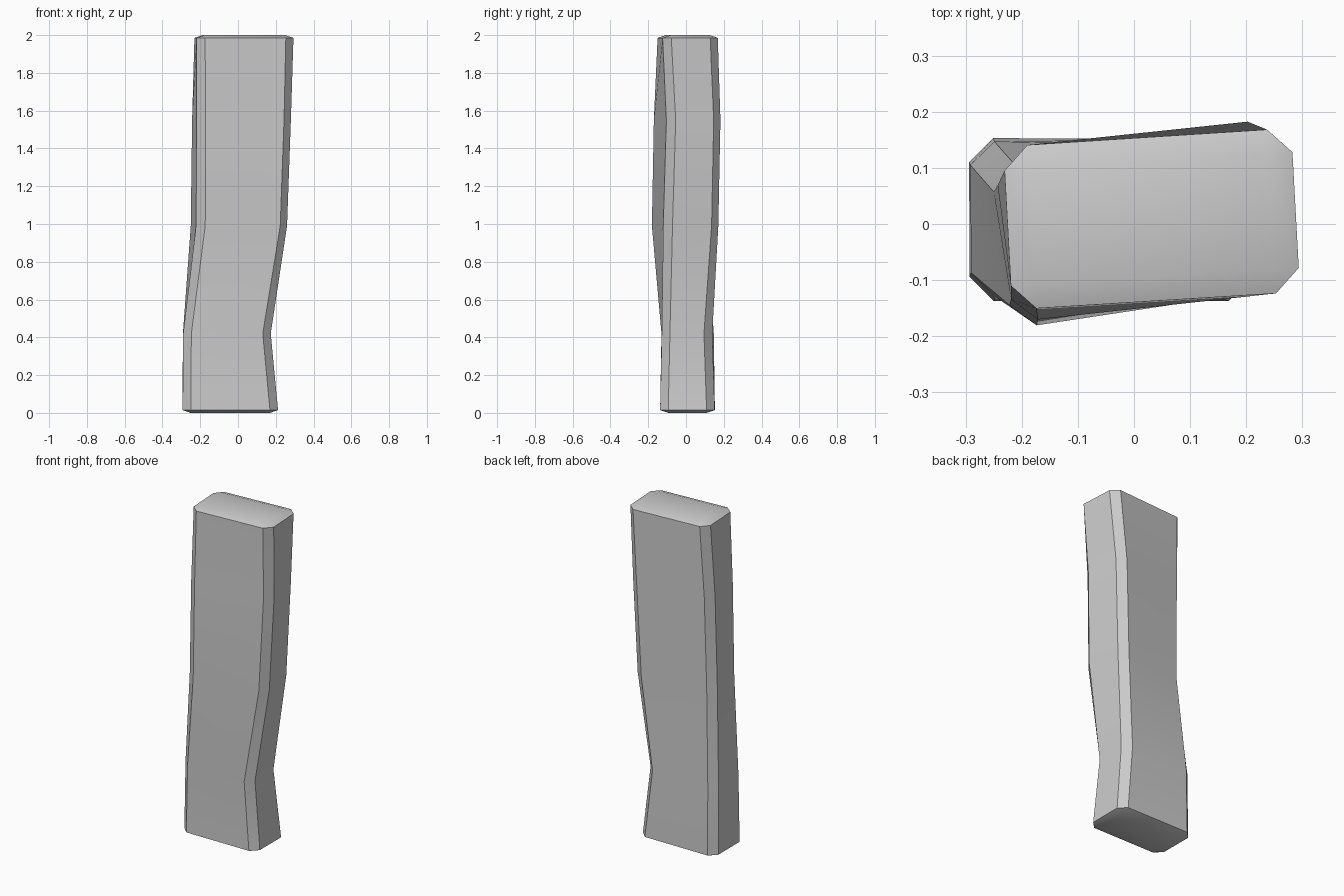
import bpy, bmesh, math
from mathutils import Vector

if "Cube" in bpy.data.objects:
    bpy.data.objects.remove(bpy.data.objects["Cube"])

CHAMFER = 0.043

# Plank sections: z, then corners front-left, front-right, back-right, back-left
SECTIONS = [
    (0.015, (-0.293, -0.137), (0.212, -0.137), (0.212, 0.152), (-0.294, 0.153)),
    (0.42, (-0.290, -0.130), (0.174, -0.128), (0.170, 0.138), (-0.292, 0.148)),
    (0.99, (-0.216, -0.187), (0.266, -0.114), (0.222, 0.178), (-0.256, 0.100)),
    (1.55, (-0.214, -0.177), (0.286, -0.097), (0.245, 0.189), (-0.248, 0.112)),
    (1.985, (-0.217, -0.153), (0.296, -0.121), (0.280, 0.171), (-0.233, 0.138)),
]


def octagon(corners, z):
    """Clip each corner of the four-sided section."""
    pts = []
    c = [Vector((x, y, z)) for x, y in corners]
    for i in range(4):
        for n in (c[i - 1], c[(i + 1) % 4]):
            pts.append(c[i] + (n - c[i]).normalized() * CHAMFER)
    return pts


def inset(corners, z):
    """Small end rectangle inside the section."""
    c = [Vector((x, y, z)) for x, y in corners]
    return [c[i] + sum(((n - c[i]).normalized() * CHAMFER
                        for n in (c[i - 1], c[(i + 1) % 4])), Vector())
            for i in range(4)]


bm = bmesh.new()
# Sides
rings = [[bm.verts.new(p) for p in octagon(s[1:], s[0])] for s in SECTIONS]
for lo, hi in zip(rings, rings[1:]):
    for i in range(8):
        j = (i + 1) % 8
        bm.faces.new((lo[i], lo[j], hi[j], hi[i]))

# Chamfered ends
for ring, section, z in ((rings[0], SECTIONS[0], 0.0), (rings[-1], SECTIONS[-1], 2.0)):
    cap = [bm.verts.new(p) for p in inset(section[1:], z)]
    bm.faces.new(cap)
    for i in range(4):
        j = (i + 1) % 4
        bm.faces.new((ring[2 * i], ring[2 * i + 1], cap[i]))
        bm.faces.new((ring[2 * i + 1], ring[2 * j], cap[j], cap[i]))

bmesh.ops.recalc_face_normals(bm, faces=bm.faces)
mesh = bpy.data.meshes.new("plank")
bm.to_mesh(mesh)
bm.free()
plank = bpy.data.objects.new("plank", mesh)
bpy.context.collection.objects.link(plank)

# Soft bends, crisp chamfers
bpy.context.view_layer.objects.active = plank
plank.select_set(True)
bpy.ops.object.shade_smooth_by_angle(angle=math.radians(30))
